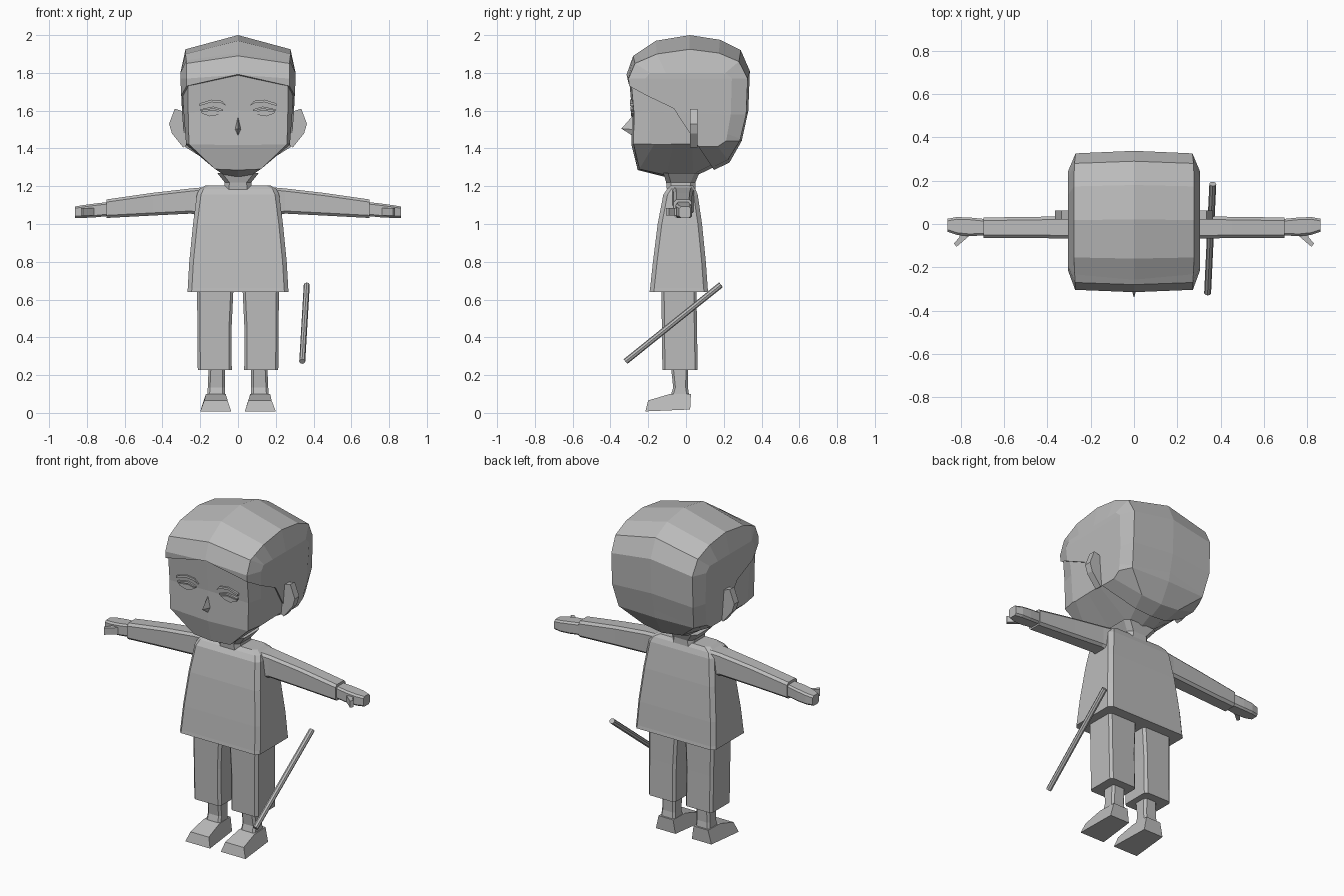
import bpy, bmesh
from mathutils import Vector

cube = bpy.data.objects.get("Cube")
if cube:
    bpy.data.objects.remove(cube, do_unlink=True)

GREY = (0.5, 0.5, 0.5, 1)
clay = bpy.data.materials.new("clay_grey")
clay.use_nodes = True
clay.diffuse_color = GREY
clay.node_tree.nodes["Principled BSDF"].inputs["Base Color"].default_value = GREY


def finish(name, bm, mirror=False):
    bmesh.ops.recalc_face_normals(bm, faces=bm.faces[:])
    mesh = bpy.data.meshes.new(name)
    bm.to_mesh(mesh)
    bm.free()
    mesh.materials.append(clay)
    ob = bpy.data.objects.new(name, mesh)
    bpy.context.collection.objects.link(ob)
    if mirror:
        ob.modifiers.new("Mirror", 'MIRROR').use_clip = True
    return ob


def bridge(bm, rings):
    """Join consecutive closed rings of vertices with quads."""
    for a, b in zip(rings, rings[1:]):
        n = len(a)
        for i in range(n):
            j = (i + 1) % n
            bm.faces.new((a[i], a[j], b[j], b[i]))


def loft(name, rings, mirror=False):
    """Capped loft through rings of points."""
    bm = bmesh.new()
    vs = [[bm.verts.new(p) for p in ring] for ring in rings]
    bridge(bm, vs)
    bm.faces.new(vs[0])
    bm.faces.new(vs[-1])
    return finish(name, bm, mirror)


def octagon(u0, u1, v0, v1, c):
    """Rectangle with chamfered corners."""
    return [(u0 + c, v0), (u1 - c, v0), (u1, v0 + c), (u1, v1 - c),
            (u1 - c, v1), (u0 + c, v1), (u0, v1 - c), (u0, v0 + c)]


def upright(rows, c):
    """Rings stacked in z; rows of z, x0, x1, y0, y1."""
    return [[(x, y, z) for x, y in octagon(x0, x1, y0, y1, c)]
            for z, x0, x1, y0, y1 in rows]


def sideways(rows, c):
    """Rings stacked along x; rows of x, y0, y1, z0, z1."""
    return [[(x, y, z) for y, z in octagon(y0, y1, z0, z1, c)]
            for x, y0, y1, z0, z1 in rows]


def plate(name, points, y, depth):
    """Mirrored flat plate drawn in the front plane."""
    return loft(name, [[(x, yy, z) for x, z in points] for yy in (y, y - depth)], True)


# Head outline from chin over the crown: y, z in the middle, then x, z at the side
HEAD = [(-.11, 1.235, .08, 1.245), (-.265, 1.275, .13, 1.28), (-.30, 1.41, .268, 1.415),
        (-.30, 1.60, .272, 1.59), (-.315, 1.79, .272, 1.77), (-.28, 1.89, .272, 1.85),
        (-.16, 1.97, .278, 1.9), (.02, 2, .278, 1.925), (.18, 1.975, .278, 1.905),
        (.29, 1.92, .275, 1.86), (.338, 1.81, .27, 1.77), (.33, 1.60, .27, 1.58),
        (.295, 1.44, .25, 1.44), (.23, 1.325, .13, 1.34), (.04, 1.235, .08, 1.25)]


def head_mesh(shrink):
    """Half head, shrunk towards its centre by a fixed amount."""
    centre = Vector((0, .02, 1.6))

    def vert(x, y, z):
        p = Vector((x, y, z))
        d = p - centre
        d.x = 0
        p -= d.normalized() * shrink
        if x:
            p.x -= shrink * .6
        return bm.verts.new(p)

    bm = bmesh.new()
    mid = [vert(0, y, z) for y, z, _, _ in HEAD]
    side = [vert(x, y * .965, z) for y, _, x, z in HEAD]
    cap = []
    for y, _, _, z in HEAD:
        iz = min(max(z, 1.41), 1.80)
        cap.append(vert(.283 + .022 * min(1, (iz - 1.41) / .3), .02 + (y - .02) * .7, iz))
    bridge(bm, [mid, side, cap])
    # side of the head, filled as strips between front and back
    n = len(cap)
    bm.faces.new([cap[i] for i in (0, 1, 2, 12, 13, 14)])
    for a, b, c, d in ((2, 3, 11, 12), (3, 4, 10, 11)):
        bm.faces.new([cap[i] for i in (a, b, c, d)])
    bm.faces.new([cap[i] for i in range(4, 11)])
    bmesh.ops.remove_doubles(bm, verts=bm.verts[:], dist=.0005)
    bmesh.ops.recalc_face_normals(bm, faces=bm.faces[:])
    return bm


finish("head", head_mesh(.014), True)

# Hair: shell of the head above a sloping hairline, or behind the ears
bm = head_mesh(0)
front_mid, front_side, ear = Vector((0, -.31, 1.79)), Vector((.27, -.31, 1.735)), Vector((.3, .02, 1.57))
n_top = (front_side - front_mid).cross(ear - front_mid).normalized()
if n_top.z < 0:
    n_top.negate()
back_point, n_back = Vector((0, .06, 1.42)), Vector((0, .84, .55))
for co, no in ((front_mid, n_top), (back_point, n_back)):
    bmesh.ops.bisect_plane(bm, geom=bm.verts[:] + bm.edges[:] + bm.faces[:],
                           plane_co=co, plane_no=no)
bare = []
for f in bm.faces:
    m = f.calc_center_median()
    if (m - front_mid).dot(n_top) < 0 and (m - back_point).dot(n_back) < 0:
        bare.append(f)
bmesh.ops.delete(bm, geom=bare, context='FACES')
hair = finish("hair", bm, True)
shell = hair.modifiers.new("Thickness", 'SOLIDIFY')
shell.thickness = .016
shell.offset = -1

# Ears
ear_shape = [(.27, 1.59), (.335, 1.61), (.365, 1.53), (.35, 1.48), (.29, 1.405), (.27, 1.42)]
loft("ears", [[(x, y, z) for x, z in ear_shape] for y in (.02, .062)], True)

# Nose
bm = bmesh.new()
tip = bm.verts.new((0, -.342, 1.505))
base = [bm.verts.new(p) for p in ((0, -.28, 1.575), (.017, -.28, 1.5), (0, -.28, 1.465), (-.017, -.28, 1.5))]
for i in range(4):
    bm.faces.new((tip, base[i], base[(i + 1) % 4]))
bm.faces.new(base)
finish("nose", bm)

# Brows and eyes
plate("brows", [(.06, 1.625), (.09, 1.64), (.14, 1.645), (.205, 1.625),
                (.205, 1.638), (.14, 1.658), (.085, 1.652)], -.278, .018)
plate("eyelids", [(.08, 1.597), (.13, 1.61), (.20, 1.60), (.20, 1.607), (.13, 1.622), (.08, 1.607)], -.277, .017)
plate("eyes", [(.085, 1.593), (.11, 1.577), (.15, 1.57), (.19, 1.585), (.195, 1.595), (.13, 1.603)], -.277, .013)

# Neck and smock
loft("neck", upright([(1.17, -.075, .075, -.10, .05), (1.22, -.07, .07, -.105, .05),
                      (1.27, -.11, .11, -.12, .07)], .025))
loft("smock", upright([(.64, -.268, .268, -.193, .118), (.66, -.266, .266, -.19, .115),
                       (.80, -.258, .258, -.175, .105), (1.0, -.238, .238, -.15, .085),
                       (1.155, -.218, .218, -.12, .062), (1.185, -.205, .205, -.10, .05),
                       (1.205, -.17, .17, -.08, .035)], .022))

# Sleeves, hands and thumbs
loft("sleeves", sideways([(.17, -.075, .045, 1.04, 1.195), (.25, -.068, .038, 1.055, 1.188),
                          (.45, -.065, .033, 1.045, 1.165), (.695, -.065, .03, 1.032, 1.13)], .014), True)
loft("hands", sideways([(.68, -.052, .022, 1.043, 1.117), (.76, -.056, .03, 1.035, 1.108),
                        (.82, -.05, .032, 1.032, 1.10), (.862, -.036, .024, 1.032, 1.093)], .01), True)
thumb = [(.75, -.045), (.79, -.08), (.82, -.105), (.832, -.09), (.805, -.06), (.81, -.04)]
loft("thumbs", [[(x, y, z) for x, y in thumb] for z in (1.045, 1.085)], True)

# Trousers, ankles and feet
loft("trousers", upright([(.228, .033, .213, -.125, .062), (.45, .034, .215, -.128, .058),
                          (.70, .022, .217, -.13, .055)], .014), True)
loft("ankles", upright([(.06, .068, .165, -.09, .022), (.135, .07, .16, -.068, .01),
                        (.25, .07, .155, -.08, .012)], .012), True)
foot = [(.022, .018, .055, .185), (.026, .10, .068, .165), (-.085, .10, .065, .17),
        (-.20, .066, .055, .178), (-.215, .008, .036, .20)]
loft("feet", [[(r[k], r[0], r[1]) for r in foot] for k in (2, 3)], True)

# Loose rod
start, end = Vector((.364, .185, .678)), Vector((.34, -.32, .272))
axis = end - start
bm = bmesh.new()
bmesh.ops.create_cone(bm, cap_ends=True, segments=8, radius1=.016, radius2=.016, depth=axis.length)
rod = finish("rod", bm)
rod.location = (start + end) / 2
rod.rotation_euler = axis.to_track_quat('Z', 'Y').to_euler()
